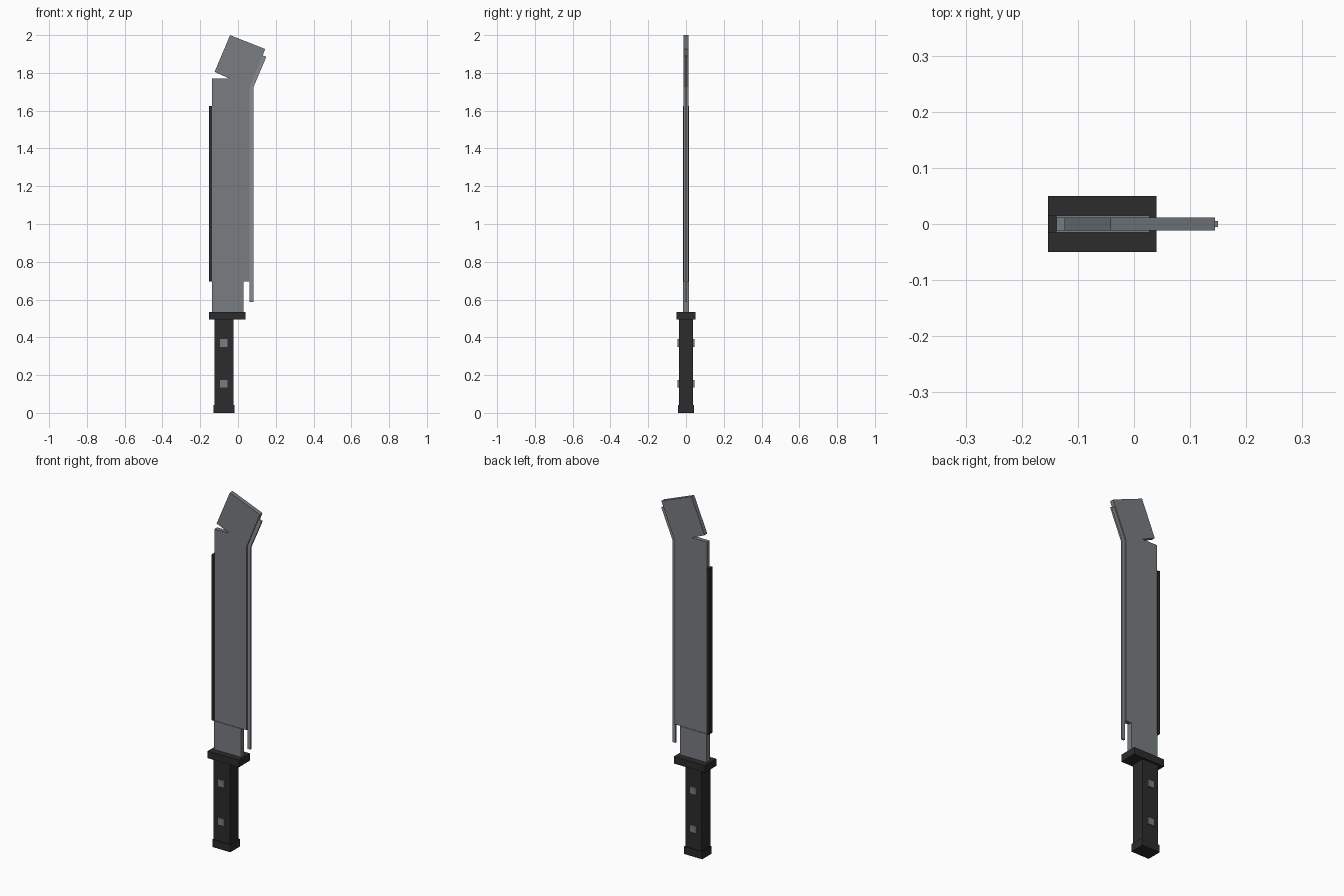
import bpy
import bmesh

cube = bpy.data.objects.get("Cube")
if cube:
    bpy.data.objects.remove(cube, do_unlink=True)


def material(name, rgb):
    m = bpy.data.materials.new(name)
    m.use_nodes = True
    m.diffuse_color = (*rgb, 1)
    m.node_tree.nodes["Principled BSDF"].inputs["Base Color"].default_value = (*rgb, 1)
    return m


steel = material("steel grey", (0.19, 0.205, 0.22))
edge_steel = material("edge grey", (0.25, 0.265, 0.28))
black = material("grip black", (0.025, 0.025, 0.025))


def plate(name, outline, half, mat, y=0):
    """Extrude an x-z outline to a slab of the given half thickness."""
    bm = bmesh.new()
    face = bm.faces.new([bm.verts.new((x, y - half, z)) for x, z in outline])
    out = bmesh.ops.extrude_face_region(bm, geom=[face])
    moved = [v for v in out["geom"] if isinstance(v, bmesh.types.BMVert)]
    bmesh.ops.translate(bm, verts=moved, vec=(0, 2 * half, 0))
    bmesh.ops.recalc_face_normals(bm, faces=bm.faces)
    mesh = bpy.data.meshes.new(name)
    bm.to_mesh(mesh)
    bm.free()
    mesh.materials.append(mat)
    obj = bpy.data.objects.new(name, mesh)
    bpy.context.collection.objects.link(obj)
    return obj


def block(name, x0, x1, z0, z1, half, mat, y=0):
    return plate(name, [(x0, z0), (x1, z0), (x1, z1), (x0, z1)], half, mat, y)


# Handle
block("pommel", -0.13, -0.018, 0, 0.042, 0.042, black)
block("grip", -0.124, -0.024, 0.042, 0.495, 0.038, black)
block("guard", -0.153, 0.04, 0.495, 0.535, 0.05, black)

# Rivets on both faces of the grip
for side, y in (("front", -0.041), ("back", 0.041)):
    for level, z in (("lower", 0.155), ("upper", 0.37)):
        block(f"{level}_{side}_rivet", -0.095, -0.055, z - 0.02, z + 0.02, 0.0045, steel, y)

# Blade with angled, notched tip
block("blade_base", -0.138, 0.028, 0.535, 0.695, 0.015, steel)
plate("blade", [(-0.138, 0.695), (0.062, 0.695), (0.062, 1.725), (0.144, 1.926),
                (-0.042, 2.0), (-0.124, 1.805), (-0.045, 1.77), (-0.138, 1.77)],
      0.012, steel)

# Thin cutting edge following the bend, and dark spine cover
plate("cutting_edge", [(0.062, 0.588), (0.081, 0.588), (0.081, 1.722), (0.15, 1.885),
                       (0.13, 1.893), (0.062, 1.725)], 0.005, edge_steel)
block("spine_cover", -0.153, -0.138, 0.695, 1.625, 0.016, black)
